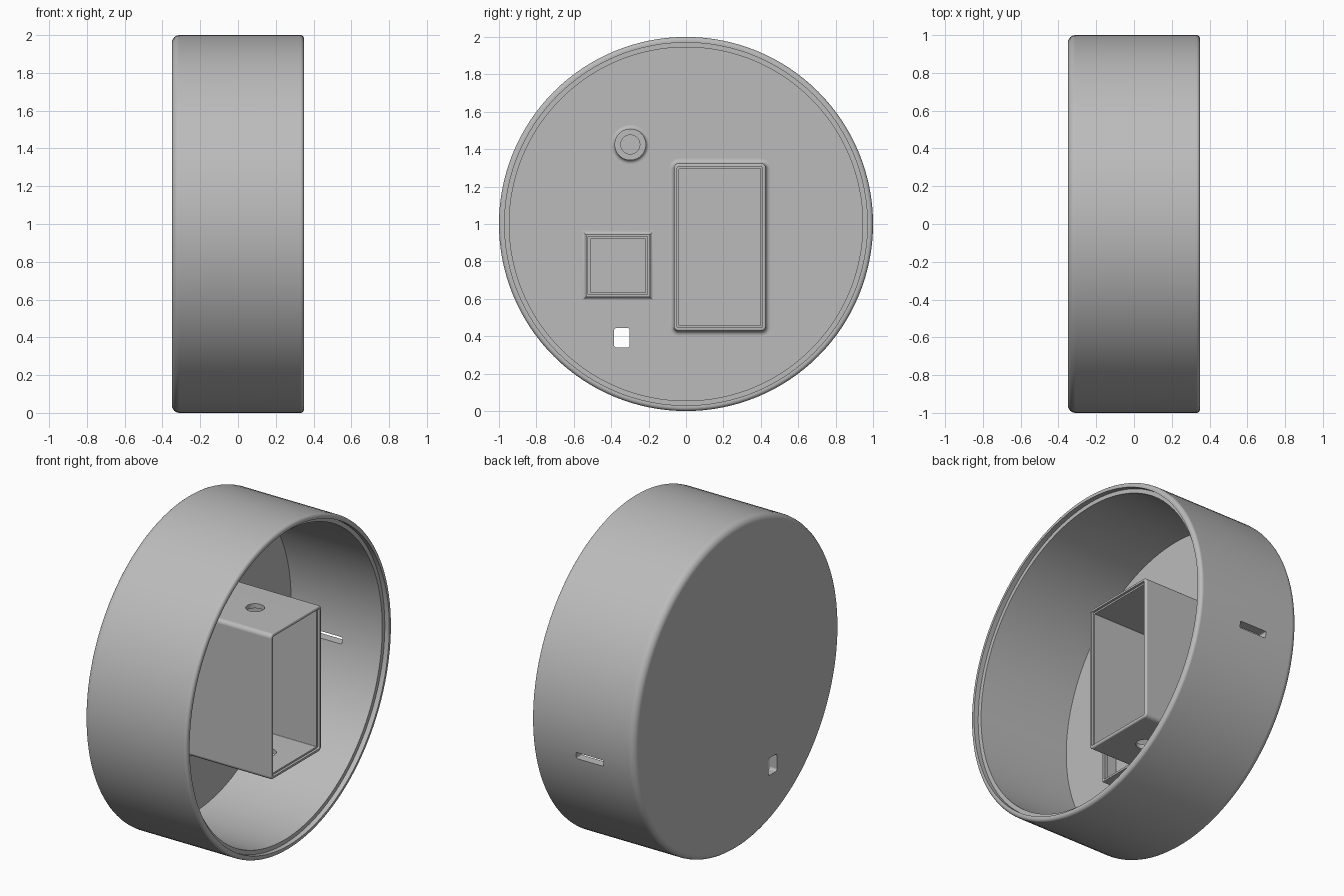
import bpy, bmesh
from math import sin, cos, pi
from mathutils import Matrix, Vector

cube = bpy.data.objects.get("Cube")
if cube:
    bpy.data.objects.remove(cube, do_unlink=True)

grey = bpy.data.materials.new("plain_grey")
grey.use_nodes = True
colour = (0.5, 0.5, 0.5, 1)
grey.diffuse_color = colour
bsdf = grey.node_tree.nodes["Principled BSDF"]
bsdf.inputs["Base Color"].default_value = colour
bsdf.inputs["Roughness"].default_value = 0.6

# Orientation of the extrusion axis
AXES = {
    "x": Matrix(((0, 0, 1), (1, 0, 0), (0, 1, 0))),
    "y": Matrix(((0, 1, 0), (0, 0, 1), (1, 0, 0))),
    "z": Matrix.Identity(3),
}
FLOOR = -0.30
SUNK = -0.32


def section(half_a, half_b, radius, steps):
    """Rounded rectangle; a circle when the radius equals both halves."""
    if radius <= 0:
        return [(half_a, half_b), (-half_a, half_b), (-half_a, -half_b), (half_a, -half_b)]
    points = []
    for quarter, (sa, sb) in enumerate(((1, 1), (-1, 1), (-1, -1), (1, -1))):
        for i in range(steps + 1):
            t = (quarter + i / steps) * pi / 2
            points.append((sa * (half_a - radius) + radius * cos(t),
                           sb * (half_b - radius) + radius * sin(t)))
    return points


def loft(name, profile, half, radius, centre, axis="x", steps=8):
    """Sweep a profile of (height, offset) pairs around a rounded section."""
    bm = bmesh.new()
    rings = []
    for height, offset in profile:
        r = max(radius + offset, 0.004) if radius > 0 else 0
        pts = section(half[0] + offset, half[1] + offset, r, steps)
        rings.append([bm.verts.new((a, b, height)) for a, b in pts])
    count = len(rings[0])
    for low, high in zip(rings, rings[1:]):
        for i in range(count):
            j = (i + 1) % count
            bm.faces.new((low[i], low[j], high[j], high[i]))
    bm.faces.new(rings[0][::-1])
    bm.faces.new(rings[-1])
    bmesh.ops.remove_doubles(bm, verts=bm.verts, dist=1e-5)
    bmesh.ops.recalc_face_normals(bm, faces=bm.faces)
    bm.transform(Matrix.Translation(Vector(centre)) @ AXES[axis].to_4x4())
    mesh = bpy.data.meshes.new(name)
    bm.to_mesh(mesh)
    bm.free()
    mesh.materials.append(grey)
    obj = bpy.data.objects.new(name, mesh)
    bpy.context.collection.objects.link(obj)
    return obj


def activate(obj):
    bpy.ops.object.select_all(action="DESELECT")
    obj.select_set(True)
    bpy.context.view_layer.objects.active = obj


def cut(obj, cutter):
    mod = obj.modifiers.new("cut", "BOOLEAN")
    mod.operation = "DIFFERENCE"
    mod.solver = "EXACT"
    mod.object = cutter
    activate(obj)
    bpy.ops.object.modifier_apply(modifier=mod.name)
    bpy.data.objects.remove(cutter, do_unlink=True)


def smooth(obj):
    activate(obj)
    bpy.ops.object.shade_smooth_by_angle(angle=pi / 6)
    mod = obj.modifiers.new("even_shading", "WEIGHTED_NORMAL")
    mod.keep_sharp = True


def round_over(height, size, direction, steps=6):
    """Convex edge: direction -1 starts at an end cap, 1 finishes at one."""
    arc = [i / steps * pi / 2 for i in range(steps + 1)]
    pts = [(height + direction * size * (sin(t) - 1), size * (cos(t) - 1)) for t in arc]
    return pts if direction > 0 else pts[::-1]


def base_flare(size, steps=6):
    """Concave fillet where a feature meets the floor."""
    arc = [i / steps * pi / 2 for i in range(steps + 1)]
    return [(SUNK, size)] + [(FLOOR + size * (1 - cos(t)), size * (1 - sin(t))) for t in arc]


def pocket(top, rim, wall, lip):
    """Rim, small ledge, then inner wall down to the floor."""
    return [(top, -rim), (top - lip, -rim), (top - lip, -wall), (FLOOR + 0.003, -wall)]


# Round shell, closed on one side, with a stepped rim on the other
shell = loft("round_shell",
             round_over(-0.35, 0.04, -1) + round_over(0.35, 0.02, 1)
             + [(0.35, -0.03), (0.32, -0.03), (0.32, -0.055), (FLOOR, -0.055)],
             (1, 1), 1, (0, 0, 1), steps=32)
cut(shell, loft("floor_hole_cutter", [(-0.5, 0), (-0.2, 0)],
                (0.042, 0.053), 0.015, (0, -0.343, 0.392)))
cut(shell, loft("wall_slot_cutter", [(0.8, 0), (1.1, 0)],
                (0.02, 0.093), 0.008, (-0.037, 0, 0.85), "y"))
smooth(shell)

# Tall open box with round holes in its top and bottom walls
box = loft("tall_box",
           base_flare(0.025) + round_over(0.27, 0.01, 1) + pocket(0.27, 0.018, 0.028, 0.015),
           (0.246, 0.448), 0.025, (0, 0.181, 0.876))
for name, x, z in (("top_hole_cutter", -0.01, 1.31), ("bottom_hole_cutter", 0.07, 0.44)):
    cut(box, loft(name, [(-0.08, 0), (0.08, 0)], (0.053, 0.053), 0.053, (x, 0.181, z), "z"))
smooth(box)

# Low square frame with sharp corners
frame = loft("square_frame",
             base_flare(0.02) + [(-0.22, 0)] + pocket(-0.22, 0.012, 0.024, 0.015),
             (0.171, 0.167), 0, (0, -0.364, 0.777))
smooth(frame)

# Round hollow post
post = loft("round_post",
            base_flare(0.02) + [(-0.2, 0), (-0.2, -0.033), (FLOOR + 0.003, -0.033)],
            (0.084, 0.084), 0.084, (0, -0.298, 1.425), steps=12)
smooth(post)
